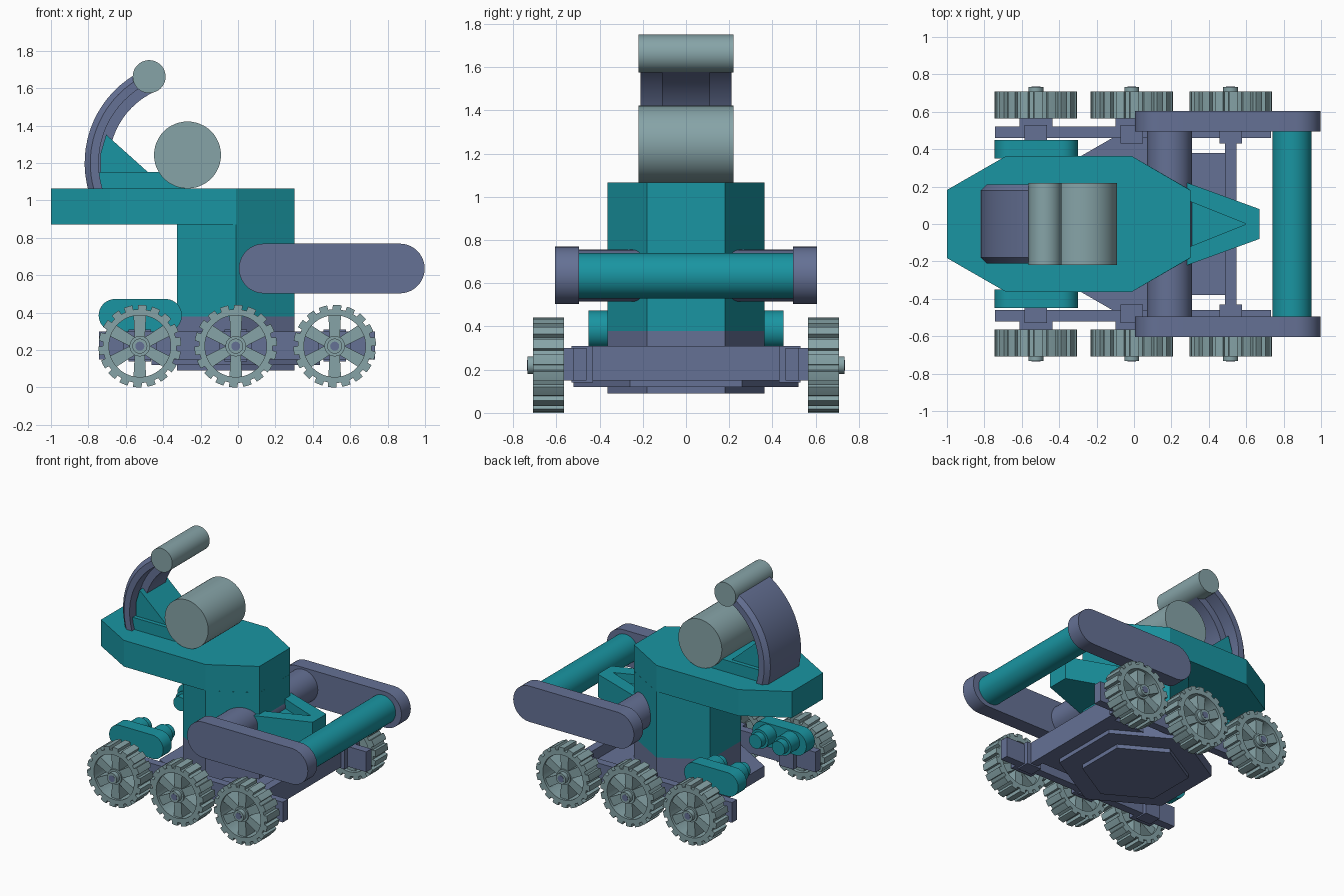
import bpy, bmesh
from math import sin, cos, pi, radians

if "Cube" in bpy.data.objects:
    bpy.data.objects.remove(bpy.data.objects["Cube"])


def material(name, color):
    m = bpy.data.materials.new(name)
    m.diffuse_color = (*color, 1)
    m.use_nodes = True
    m.node_tree.nodes["Principled BSDF"].inputs["Base Color"].default_value = m.diffuse_color
    return m


TEAL = material("teal_paint", (0.01, 0.3, 0.36))
SLATE = material("slate_paint", (0.13, 0.165, 0.3))
GREY = material("pale_metal", (0.24, 0.37, 0.39))


def finish(name, bm, mat, smooth=False):
    bmesh.ops.recalc_face_normals(bm, faces=bm.faces)
    me = bpy.data.meshes.new(name)
    bm.to_mesh(me)
    bm.free()
    ob = bpy.data.objects.new(name, me)
    bpy.context.collection.objects.link(ob)
    me.materials.append(mat)
    if smooth:
        bpy.ops.object.select_all(action='DESELECT')
        ob.select_set(True)
        bpy.context.view_layer.objects.active = ob
        bpy.ops.object.shade_smooth_by_angle(angle=radians(30))
    return ob


def add_prism(bm, pts, a, b, axis):
    """Extrude an outline: (x, z) along y, or (x, y) along z."""
    def at(p, h):
        return (p[0], h, p[1]) if axis == 'y' else (p[0], p[1], h)
    lo = [bm.verts.new(at(p, a)) for p in pts]
    hi = [bm.verts.new(at(p, b)) for p in pts]
    bm.faces.new(lo)
    bm.faces.new(hi)
    n = len(pts)
    for i in range(n):
        j = (i + 1) % n
        bm.faces.new((lo[i], lo[j], hi[j], hi[i]))


def prism(name, pts, a, b, axis, mat, smooth=False):
    bm = bmesh.new()
    add_prism(bm, pts, a, b, axis)
    return finish(name, bm, mat, smooth)


def box(name, x0, x1, y0, y1, z0, z1, mat):
    return prism(name, [(x0, y0), (x1, y0), (x1, y1), (x0, y1)], z0, z1, 'z', mat)


def circle(x, z, r, n=48):
    return [(x + r * cos(2 * pi * i / n), z + r * sin(2 * pi * i / n)) for i in range(n)]


def cyl(name, x, z, r, y0, y1, mat):
    return prism(name, circle(x, z, r), y0, y1, 'y', mat, True)


def stadium(x0, x1, z, r, n=20):
    right = [(x1 - r + r * cos(a), z + r * sin(a)) for a in (-pi / 2 + pi * i / n for i in range(n + 1))]
    left = [(x0 + r + r * cos(a), z + r * sin(a)) for a in (pi / 2 + pi * i / n for i in range(n + 1))]
    return right + left


def hexagon(r, cx=-0.012):
    return [(cx + r * sin(i * pi / 3), r * cos(i * pi / 3)) for i in range(6)]


# hull: base, chassis plate, torso and wide deck
prism("base_hex", hexagon(0.363), 0.09, 0.38, 'z', SLATE)
prism("chassis_plate", hexagon(0.52), 0.12, 0.2, 'z', SLATE)
box("chassis_tongue", 0.1, 0.5, -0.38, 0.38, 0.15, 0.23, SLATE)
prism("torso", hexagon(0.363), 0.38, 0.87, 'z', TEAL)
half = [(0.302, 0.18), (-0.012, 0.363), (-0.685, 0.363), (-1.0, 0.182)]
prism("deck", half + [(x, -y) for x, y in reversed(half)], 0.87, 1.065, 'z', TEAL)

# tapered nose with a recessed middle
prism("nose_rim", [(0.19, 0.255), (0.67, 0.08), (0.67, -0.08), (0.19, -0.255),
                   (0.19, -0.165), (0.6, 0), (0.19, 0.165)], 0.54, 0.71, 'z', TEAL)
prism("nose_floor", [(0.19, -0.165), (0.6, 0), (0.19, 0.165)], 0.54, 0.64, 'z', TEAL)

# lifting arms and their cross bars
cyl("shoulder_bar", 0.19, 0.635, 0.12, -0.5, 0.5, SLATE)
cyl("bumper_bar", 0.845, 0.635, 0.105, -0.5, 0.5, TEAL)
cyl("drum", -0.27, 1.243, 0.179, -0.22, 0.22, GREY)
cyl("top_roller", -0.475, 1.662, 0.088, -0.22, 0.22, GREY)

# curved mast: a chamfered shell with a rib inside, swept along an arc
bm = bmesh.new()
section = [(0.55, 0.18), (0.52, 0.21), (0.475, 0.21), (0.475, 0.11), (0.42, 0.11)]
section += [(r, -y) for r, y in reversed(section)]
rings = []
for i in range(17):
    a = radians(197 - 82 * i / 16)
    rings.append([bm.verts.new((-0.27 + r * cos(a), y, 1.2 + r * sin(a))) for r, y in section])
for p, q in zip(rings, rings[1:]):
    for k in range(len(section)):
        m = (k + 1) % len(section)
        bm.faces.new((p[k], p[m], q[m], q[k]))
bm.faces.new(rings[0])
bm.faces.new(rings[-1])
finish("curved_mast", bm, SLATE, True)

# mast foot and gusset
prism("mast_foot", [(-0.74, 1.06), (-0.28, 1.06), (-0.36, 1.152), (-0.74, 1.152)], -0.18, 0.18, 'y', TEAL)
prism("mast_gusset", [(-0.735, 1.15), (-0.48, 1.15), (-0.705, 1.352), (-0.735, 1.25)], -0.15, 0.15, 'y', TEAL)

# front axle beam
box("front_beam", 0.487, 0.547, -0.44, 0.44, 0.15, 0.31, SLATE)


def wheel(name, x, z, s):
    """Toothed open rim, six spokes and a hub."""
    bm = bmesh.new()
    teeth = 18
    outer, inner = [], []
    for i in range(teeth):
        for f, r in ((0.0, 0.197), (0.03, 0.221), (0.33, 0.221), (0.63, 0.221), (0.66, 0.197), (0.83, 0.197)):
            a = 2 * pi * (i + f) / teeth
            outer.append((x + r * cos(a), z + r * sin(a)))
            inner.append((x + 0.165 * cos(a), z + 0.165 * sin(a)))
    loops = [[bm.verts.new((px, s * y, pz)) for px, pz in c]
             for c, y in ((outer, 0.565), (outer, 0.708), (inner, 0.708), (inner, 0.565))]
    n = len(outer)
    for k in range(4):
        p, q = loops[k], loops[(k + 1) % 4]
        for i in range(n):
            j = (i + 1) % n
            bm.faces.new((p[i], p[j], q[j], q[i]))
    for i in range(6):
        a = pi / 6 + i * pi / 3
        c, d = cos(a), sin(a)
        pts = [(x + r * c - w * d, z + r * d + w * c)
               for r, w in ((0.02, -0.026), (0.17, -0.034), (0.17, 0.034), (0.02, 0.026))]
        add_prism(bm, pts, s * 0.59, s * 0.69, 'y')
    add_prism(bm, circle(x, z, 0.055, 24), s * 0.575, s * 0.7, 'y')
    finish(name, bm, GREY, True)
    cyl(name + "_cap", x, z, 0.04, s * 0.6, s * 0.733, GREY)
    cyl(name + "_pin", x, z, 0.024, s * 0.7, s * 0.735, SLATE)


# everything repeated on both sides
for s, side in ((-1, "front"), (1, "back")):
    prism(side + "_arm", stadium(0.005, 0.998, 0.636, 0.133), s * 0.495, s * 0.605, 'y', SLATE, True)
    y0, y1 = sorted((s * 0.46, s * 0.52))
    box(side + "_rail", -0.742, 0.733, y0, y1, 0.15, 0.3, SLATE)
    # side pod with stepped tubes facing inward
    prism(side + "_pod", stadium(-0.745, -0.3, 0.385, 0.088), s * 0.35, s * 0.45, 'y', TEAL, True)
    for i, px in enumerate((-0.62, -0.43)):
        cyl(f"{side}_pod_tube_{i}", px, 0.395, 0.07, s * 0.25, s * 0.36, TEAL)
        cyl(f"{side}_pod_tube_end_{i}", px, 0.395, 0.052, s * 0.2, s * 0.26, TEAL)
    for i, wx in enumerate((-0.525, -0.012, 0.517)):
        y0, y1 = sorted((s * 0.43, s * 0.53))
        box(f"{side}_axle_block_{i}", wx - 0.06, wx + 0.06, y0, y1, 0.14, 0.31, SLATE)
        y0, y1 = sorted((s * 0.52, s * 0.566))
        box(f"{side}_axle_plate_{i}", wx - 0.088, wx + 0.088, y0, y1, 0.15, 0.3, SLATE)
        cyl(f"{side}_axle_{i}", wx, 0.22, 0.045, s * 0.5, s * 0.62, SLATE)
        wheel(f"{side}_wheel_{i}", wx, 0.221, s)
